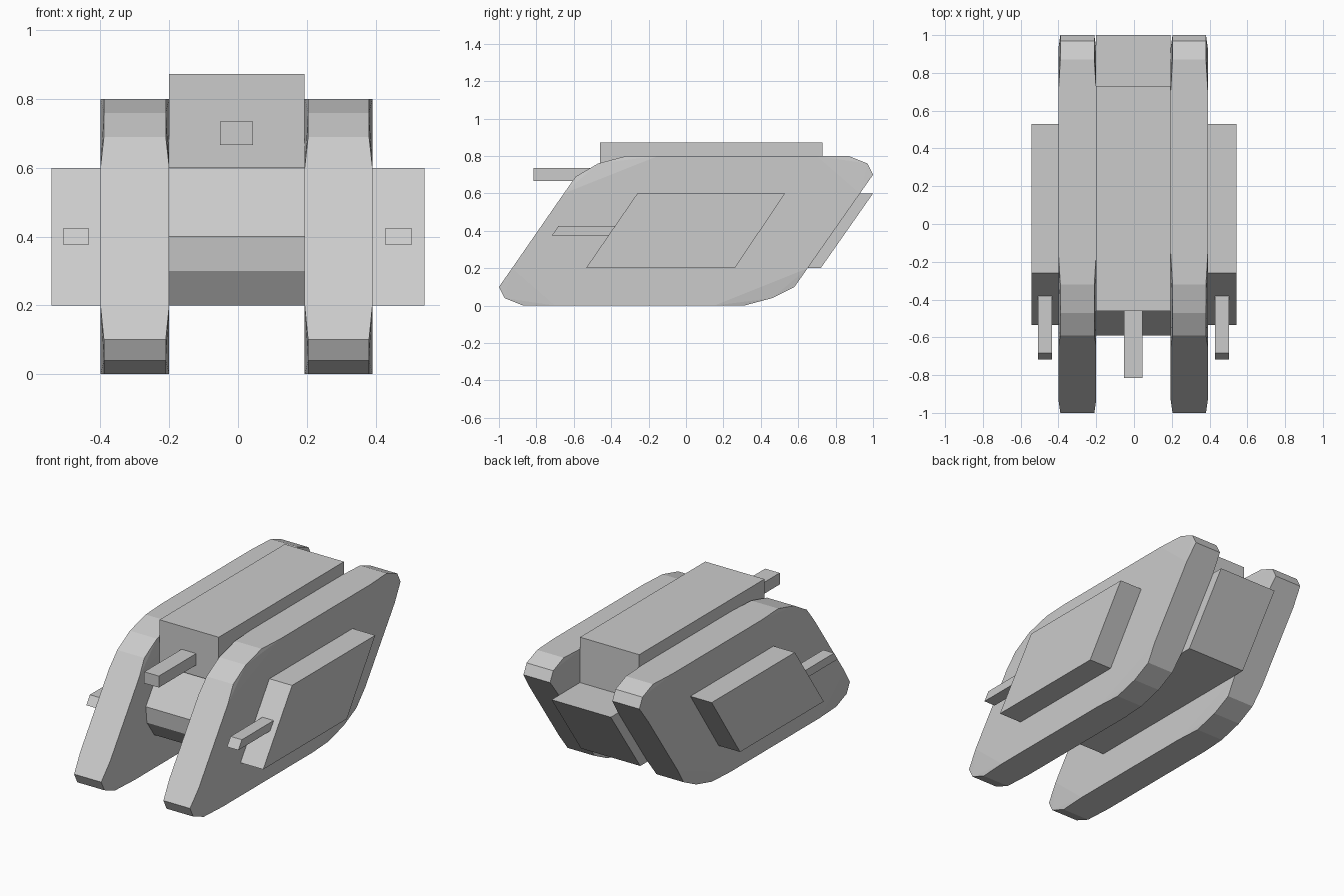
import bpy, bmesh

if "Cube" in bpy.data.objects:
    bpy.data.objects.remove(bpy.data.objects["Cube"])

grey = bpy.data.materials.new("plain grey")
grey.diffuse_color = (0.6, 0.6, 0.6, 1)
grey.use_nodes = True
grey.node_tree.nodes["Principled BSDF"].inputs["Base Color"].default_value = grey.diffuse_color


def finish(name, bm):
    bmesh.ops.recalc_face_normals(bm, faces=bm.faces)
    mesh = bpy.data.meshes.new(name)
    bm.to_mesh(mesh)
    bm.free()
    mesh.materials.append(grey)
    ob = bpy.data.objects.new(name, mesh)
    bpy.context.collection.objects.link(ob)
    return ob


def prism(name, profile, x0, x1):
    """Extrude a (y, z) profile from x0 to x1."""
    bm = bmesh.new()
    a = [bm.verts.new((x0, y, z)) for y, z in profile]
    b = [bm.verts.new((x1, y, z)) for y, z in profile]
    n = len(profile)
    bm.faces.new(a)
    bm.faces.new(b[::-1])
    for i in range(n):
        j = (i + 1) % n
        bm.faces.new((a[i], b[i], b[j], a[j]))
    return finish(name, bm)


def box(name, x0, x1, y0, y1, z0, z1):
    return prism(name, [(y0, z0), (y1, z0), (y1, z1), (y0, z1)], x0, x1)


# Each track corner: flat-side start, three rounded points, flat-side end
corners = [
    [(-0.93, 0.2), (-1.0, 0.1), (-0.97, 0.04), (-0.87, 0.0), (-0.70, 0.0)],
    [(0.15, 0.0), (0.31, 0.0), (0.46, 0.04), (0.58, 0.1), (0.65, 0.2)],
    [(0.93, 0.6), (1.0, 0.7), (0.97, 0.76), (0.87, 0.8), (0.70, 0.8)],
    [(-0.15, 0.8), (-0.32, 0.8), (-0.47, 0.76), (-0.59, 0.69), (-0.653, 0.6)],
]


def track(name, x0, x1, pinch=0.01):
    """Slanted track whose rounded corners are slightly pinched in width."""
    bm = bmesh.new()
    sides = []
    for x, d in ((x0, pinch), (x1, -pinch)):
        rows = [[bm.verts.new((x + (d if 0 < k < 4 else 0), y, z))
                 for k, (y, z) in enumerate(c)] for c in corners]
        bm.faces.new([r[k] for r in rows for k in (0, 4)])
        for r in rows:
            bm.faces.new((r[0], r[1], r[2]))
            bm.faces.new((r[0], r[2], r[4]))
            bm.faces.new((r[2], r[3], r[4]))
        sides.append([v for r in rows for v in r])
    a, b = sides
    for i in range(len(a)):
        j = (i + 1) % len(a)
        bm.faces.new((a[i], b[i], b[j], a[j]))
    return finish(name, bm)


# Tracks
track("left_track", -0.4, -0.2)
track("right_track", 0.194, 0.391)

# Hull between the tracks, with rounded lower nose
prism("hull", [(-0.45, 0.6), (-0.59, 0.4), (-0.58, 0.3), (-0.51, 0.2),
               (0.72, 0.2), (1.0, 0.6)], -0.2, 0.194)

# Upper cabin and main gun
box("upper_cabin", -0.2, 0.194, -0.46, 0.73, 0.6, 0.873)
box("main_gun", -0.053, 0.044, -0.815, -0.46, 0.666, 0.735)

# Side pods and their slanted guns
pod = [(-0.535, 0.2), (0.26, 0.2), (0.53, 0.6), (-0.26, 0.6)]
gun = [(-0.717, 0.375), (-0.41, 0.375), (-0.376, 0.425), (-0.683, 0.425)]
for side, px, gx in (("left", (-0.542, -0.4), (-0.507, -0.435)),
                     ("right", (0.391, 0.542), (0.429, 0.504))):
    prism(side + "_side_pod", pod, *px)
    prism(side + "_side_gun", gun, *gx)
